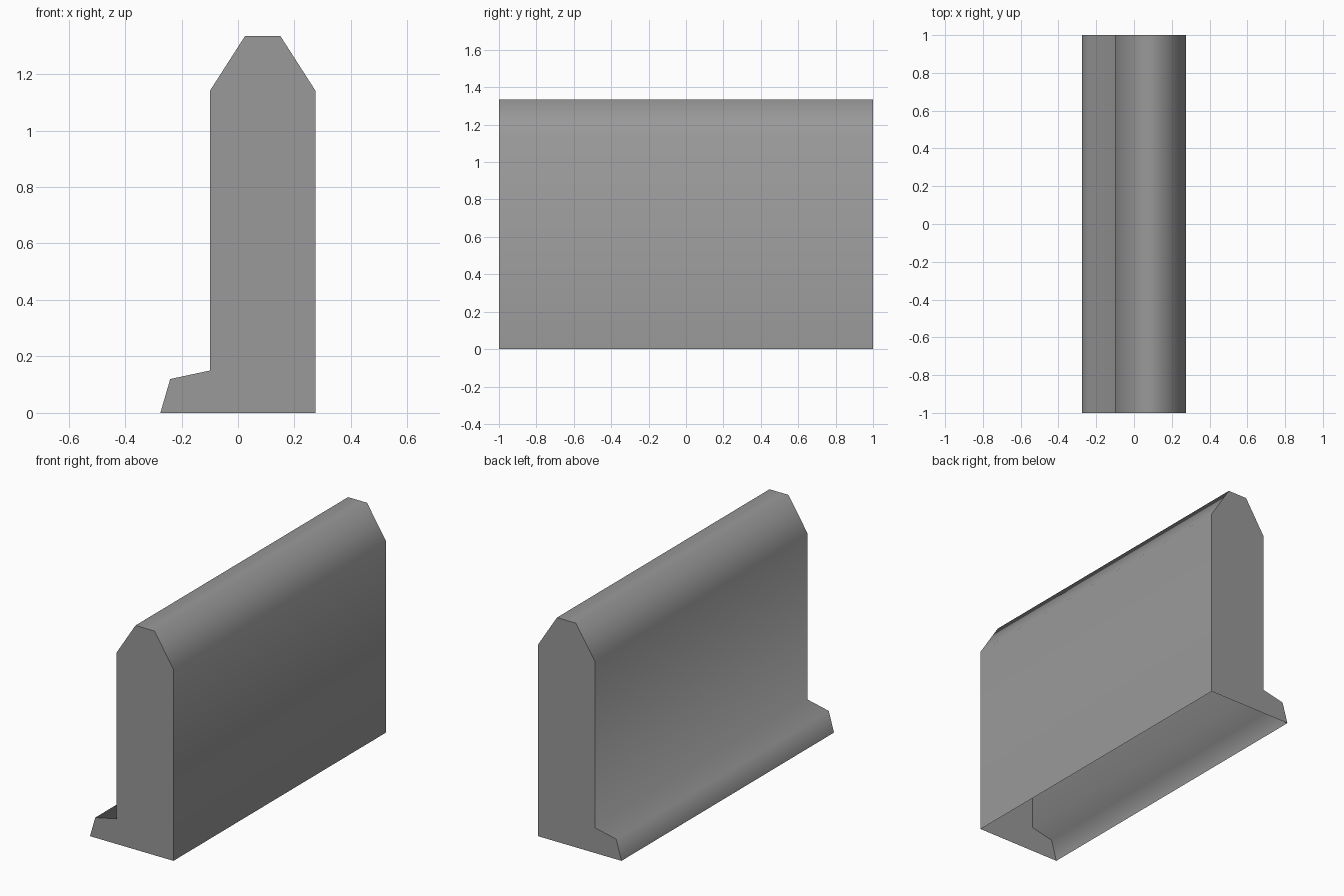
import bpy
import bmesh
import math

cube = bpy.data.objects.get("Cube")
if cube:
    bpy.data.objects.remove(cube, do_unlink=True)

# Concrete material
concrete = bpy.data.materials.new("concrete_grey")
concrete.use_nodes = True
grey = (0.32, 0.32, 0.32, 1.0)
concrete.diffuse_color = grey
concrete.node_tree.nodes["Principled BSDF"].inputs["Base Color"].default_value = grey

# Cross-section: foot, wall and chamfered crest (x, z)
profile = [(-0.275, 0), (-0.24, 0.12), (-0.1, 0.15), (-0.1, 1.14),
           (0.025, 1.335), (0.15, 1.335), (0.275, 1.14), (0.275, 0)]

bm = bmesh.new()
front = [bm.verts.new((x, -1, z)) for x, z in profile]
back = [bm.verts.new((x, 1, z)) for x, z in profile]

# Long sides, leaving the underside open
for i in range(len(profile) - 1):
    bm.faces.new((front[i], front[i + 1], back[i + 1], back[i]))

# End caps
bm.faces.new(front[::-1])
bm.faces.new(back)

mesh = bpy.data.meshes.new("barrier_wall")
bm.to_mesh(mesh)
bm.free()
mesh.materials.append(concrete)
wall = bpy.data.objects.new("barrier_wall", mesh)
bpy.context.collection.objects.link(wall)

# Smooth along the section, crisp at the end caps
bpy.ops.object.select_all(action="DESELECT")
wall.select_set(True)
bpy.context.view_layer.objects.active = wall
bpy.ops.object.shade_smooth_by_angle(angle=math.radians(85))
